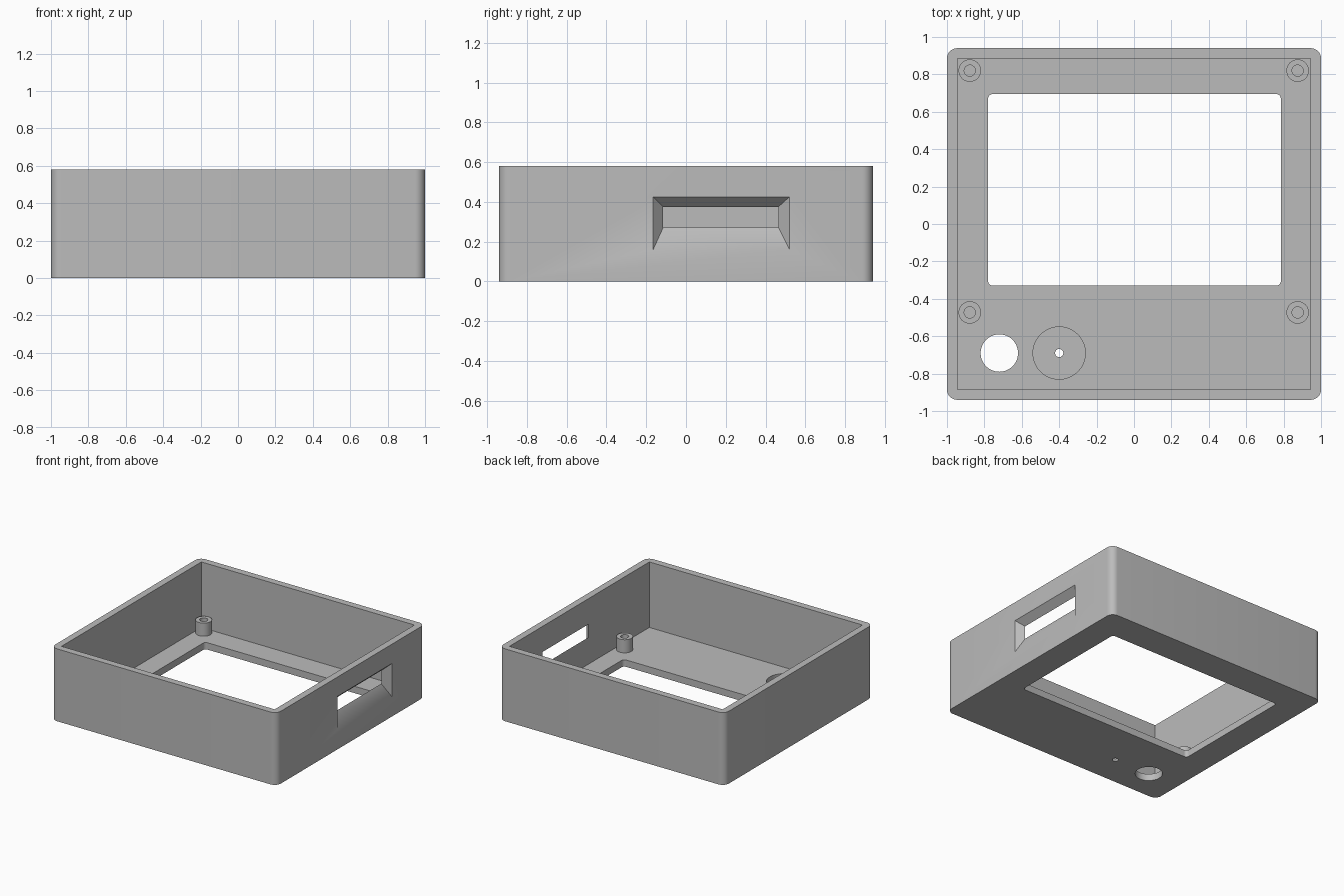
import bpy
import bmesh
import math

cube = bpy.data.objects.get("Cube")
if cube:
    bpy.data.objects.remove(cube, do_unlink=True)

# Material
grey = bpy.data.materials.new("matte grey")
grey.use_nodes = True
COLOUR = (0.5, 0.5, 0.5, 1)
grey.diffuse_color = COLOUR
grey.node_tree.nodes["Principled BSDF"].inputs["Base Color"].default_value = COLOUR

# Main sizes
HALF_X, HALF_Y, HEIGHT = 1.0, 0.94, 0.58
WALL = FLOOR = 0.055
POST_TOP = 0.16


def loft(name, lower, upper):
    """Closed solid between two matching loops of 3D points."""
    bm = bmesh.new()
    a = [bm.verts.new(p) for p in lower]
    b = [bm.verts.new(p) for p in upper]
    bm.faces.new(a)
    bm.faces.new(b)
    n = len(a)
    for i in range(n):
        j = (i + 1) % n
        bm.faces.new((a[i], a[j], b[j], b[i]))
    bmesh.ops.recalc_face_normals(bm, faces=bm.faces)
    mesh = bpy.data.meshes.new(name)
    bm.to_mesh(mesh)
    bm.free()
    mesh.materials.append(grey)
    obj = bpy.data.objects.new(name, mesh)
    bpy.context.collection.objects.link(obj)
    return obj


def prism(name, outline, z0, z1):
    return loft(name, [(x, y, z0) for x, y in outline], [(x, y, z1) for x, y in outline])


def rectangle(x0, x1, y0, y1, radius=0, steps=8):
    """Rectangle outline with optional rounded corners."""
    if not radius:
        return [(x0, y0), (x1, y0), (x1, y1), (x0, y1)]
    centres = rectangle(x0 + radius, x1 - radius, y0 + radius, y1 - radius)
    points = []
    for k, (cx, cy) in enumerate(centres):
        for s in range(steps + 1):
            a = math.pi / 2 * (k + 2 + s / steps)
            points.append((cx + radius * math.cos(a), cy + radius * math.sin(a)))
    return points


def circle(cx, cy, radius, sides=48):
    turn = 2 * math.pi / sides
    return [(cx + radius * math.cos(i * turn), cy + radius * math.sin(i * turn))
            for i in range(sides)]


def cut(obj, cutter):
    """Subtract a solid and discard it."""
    mod = obj.modifiers.new("cut", "BOOLEAN")
    mod.operation = "DIFFERENCE"
    mod.solver = "EXACT"
    mod.object = cutter
    bpy.context.view_layer.objects.active = obj
    bpy.ops.object.modifier_apply(modifier=mod.name)
    bpy.data.objects.remove(cutter, do_unlink=True)


def smooth(obj):
    bpy.ops.object.select_all(action="DESELECT")
    obj.select_set(True)
    bpy.context.view_layer.objects.active = obj
    bpy.ops.object.shade_smooth_by_angle(angle=math.radians(30))


# Open-topped tray with rounded outer corners and square inner corners
shell = prism("case_shell", rectangle(-HALF_X, HALF_X, -HALF_Y, HALF_Y, 0.055), 0, HEIGHT)
ix, iy = HALF_X - WALL, HALF_Y - WALL
cut(shell, prism("cavity", rectangle(-ix, ix, -iy, iy), FLOOR, HEIGHT + 0.1))

# Display window, button hole, round recess and its pinhole in the floor
cut(shell, prism("window", rectangle(-0.78, 0.785, -0.33, 0.695, 0.025), -0.1, 0.1))
cut(shell, prism("button_hole", circle(-0.72, -0.69, 0.1), -0.1, 0.1))
cut(shell, prism("recess", circle(-0.4, -0.69, 0.14), 0.02, 0.1))
cut(shell, prism("pinhole", circle(-0.4, -0.69, 0.022, 24), -0.1, 0.1))

# Flared cable slot through the left wall, widening outward
inner = rectangle(-0.115, 0.465, 0.27, 0.375)
outer = rectangle(-0.165, 0.52, 0.16, 0.425)


def slot_loop(t):
    return [(ix + t * WALL, a + t * (c - a), b + t * (d - b))
            for (a, b), (c, d) in zip(inner, outer)]


cut(shell, loft("slot_flare", slot_loop(-0.04), slot_loop(1.04)))
smooth(shell)

# Hollow screw posts
for side, x in (("right", -0.878), ("left", 0.875)):
    for end, y in (("front", -0.473), ("back", 0.82)):
        post = prism(f"screw_post_{end}_{side}", circle(x, y, 0.06, 32), FLOOR - 0.005, POST_TOP)
        cut(post, prism("bore", circle(x, y, 0.03, 32), FLOOR + 0.001, POST_TOP + 0.1))
        smooth(post)
